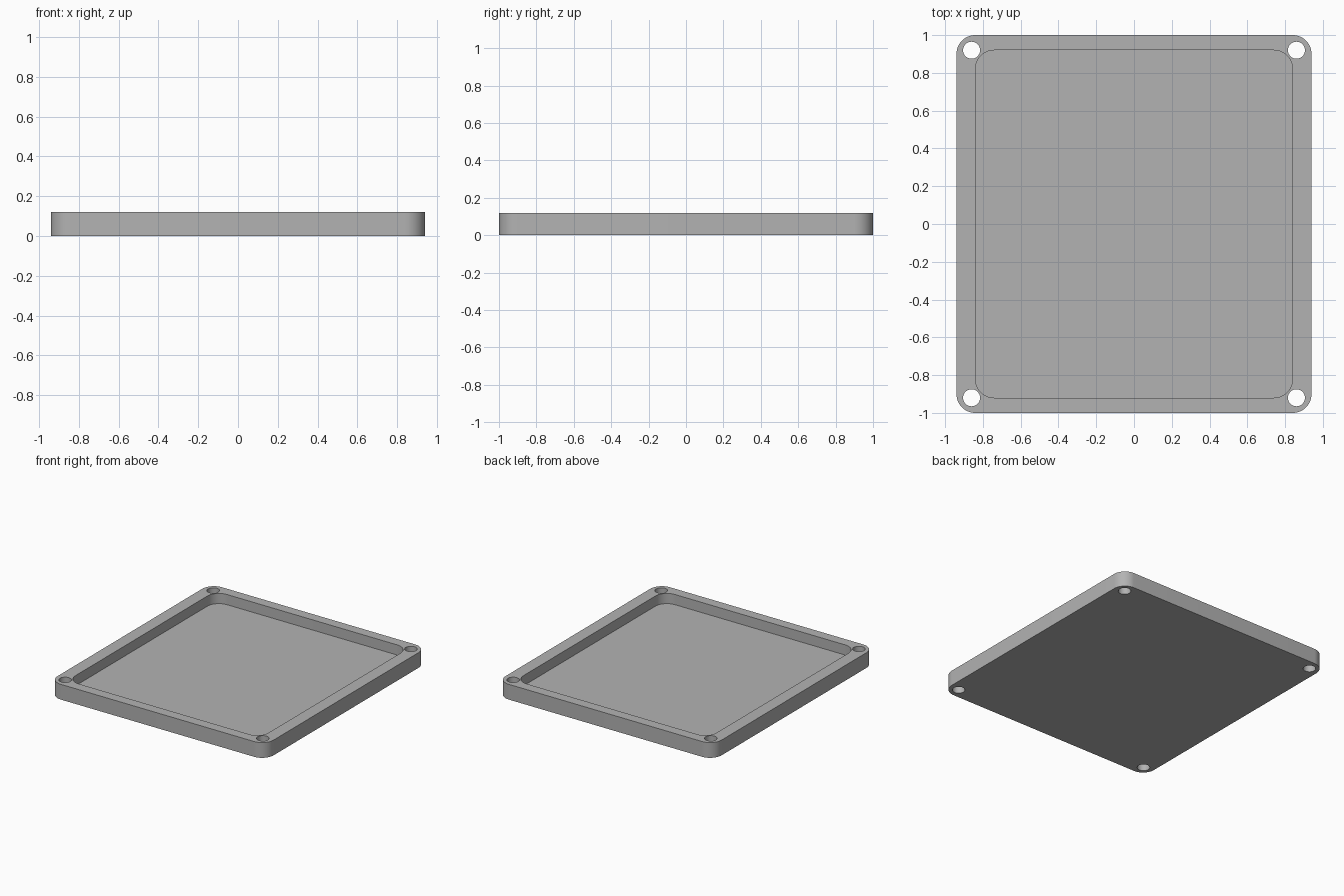
import bpy
import bmesh
from math import cos, sin, pi, radians

cube = bpy.data.objects.get("Cube")
if cube:
    bpy.data.objects.remove(cube, do_unlink=True)

HALF_X, HALF_Y, HEIGHT = 0.94, 1.0, 0.12
FLOOR = 0.04
RADIUS = 0.1
HOLE_X, HOLE_Y, HOLE_R = 0.86, 0.92, 0.045

grey = bpy.data.materials.new("plain grey")
grey.use_nodes = True
colour = (0.45, 0.45, 0.45, 1)
grey.diffuse_color = colour
grey.node_tree.nodes["Principled BSDF"].inputs["Base Color"].default_value = colour


def rounded_rect(hx, hy, r, steps=12):
    """Outline of a rectangle with round corners, counter-clockwise."""
    points = []
    for i, (sx, sy) in enumerate([(1, 1), (-1, 1), (-1, -1), (1, -1)]):
        for k in range(steps + 1):
            a = (i + k / steps) * pi / 2
            points.append((sx * (hx - r) + r * cos(a), sy * (hy - r) + r * sin(a)))
    return points


def circle(cx, cy, r, sides=40):
    return [(cx + r * cos(2 * pi * k / sides), cy + r * sin(2 * pi * k / sides))
            for k in range(sides)]


def prism(name, outline, z0, z1):
    """Solid raised from a flat outline."""
    bm = bmesh.new()
    face = bm.faces.new([bm.verts.new((x, y, z0)) for x, y in outline])
    top = bmesh.ops.extrude_face_region(bm, geom=[face])["geom"]
    moved = [v for v in top if isinstance(v, bmesh.types.BMVert)]
    bmesh.ops.translate(bm, verts=moved, vec=(0, 0, z1 - z0))
    bmesh.ops.recalc_face_normals(bm, faces=bm.faces)
    mesh = bpy.data.meshes.new(name)
    bm.to_mesh(mesh)
    bm.free()
    obj = bpy.data.objects.new(name, mesh)
    bpy.context.collection.objects.link(obj)
    mesh.materials.append(grey)
    return obj


# Tray block
tray = prism("tray", rounded_rect(HALF_X, HALF_Y, RADIUS), 0, HEIGHT)

# Shallow recess and four corner screw holes
cutters = [prism("recess_cutter", rounded_rect(0.84, 0.92, RADIUS), FLOOR, HEIGHT + 0.1)]
for sx in (-1, 1):
    for sy in (-1, 1):
        cutters.append(prism("screw_hole_cutter",
                             circle(sx * HOLE_X, sy * HOLE_Y, HOLE_R), -0.1, HEIGHT + 0.1))

bpy.ops.object.select_all(action="DESELECT")
tray.select_set(True)
bpy.context.view_layer.objects.active = tray
for cutter in cutters:
    cutter.hide_render = True
    mod = tray.modifiers.new("cut", "BOOLEAN")
    mod.operation = "DIFFERENCE"
    mod.solver = "EXACT"
    mod.object = cutter
    bpy.ops.object.modifier_apply(modifier=mod.name)
for cutter in cutters:
    bpy.data.objects.remove(cutter, do_unlink=True)

# Round walls smooth, rims sharp
bpy.ops.object.shade_smooth_by_angle(angle=radians(30))
